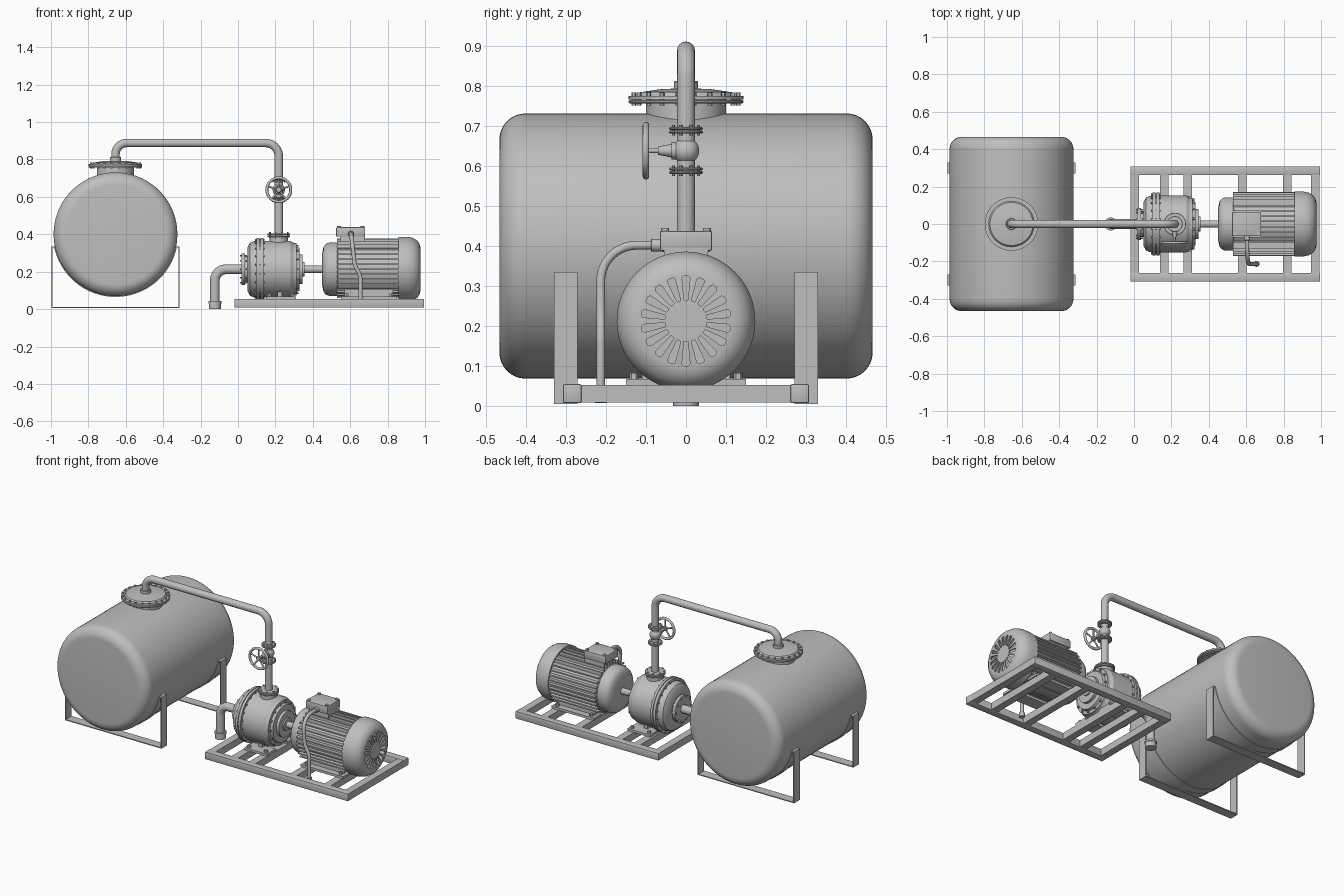
import bpy, bmesh
from math import sin, cos, pi, sqrt, radians, asin
from mathutils import Matrix, Vector

cube = bpy.data.objects.get("Cube")
if cube:
    bpy.data.objects.remove(cube)

grey = bpy.data.materials.new("machine_grey")
grey.use_nodes = True
grey.diffuse_color = (0.52, 0.52, 0.52, 1)
grey.node_tree.nodes["Principled BSDF"].inputs["Base Color"].default_value = (0.52, 0.52, 0.52, 1)
parts = []
TURN = {"X": Matrix.Rotation(pi / 2, 4, "Y"), "Y": Matrix.Rotation(pi / 2, 4, "X"), "Z": Matrix()}


def add(name, data):
    ob = bpy.data.objects.new(name, data)
    bpy.context.collection.objects.link(ob)
    data.materials.append(grey)
    parts.append(ob)
    return ob


def finish(name, bm):
    bmesh.ops.recalc_face_normals(bm, faces=bm.faces)
    mesh = bpy.data.meshes.new(name)
    bm.to_mesh(mesh)
    bm.free()
    return add(name, mesh)


def lathe(name, axis, loc, profile, steps=48):
    """Revolve (radius, distance) points about an axis; Y points to the front."""
    bm = bmesh.new()
    vs = [bm.verts.new((r, 0, h)) for r, h in profile]
    edges = [bm.edges.new(pair) for pair in zip(vs, vs[1:])]
    bmesh.ops.spin(bm, geom=vs + edges, cent=(0, 0, 0), axis=(0, 0, 1), angle=2 * pi, steps=steps)
    bmesh.ops.remove_doubles(bm, verts=bm.verts, dist=1e-5)
    bmesh.ops.transform(bm, matrix=Matrix.Translation(loc) @ TURN[axis], verts=bm.verts)
    return finish(name, bm)


def disc(name, axis, loc, r, h, c=0.002):
    return lathe(name, axis, loc, [(0, 0), (r - c, 0), (r, c), (r, h - c), (r - c, h), (0, h)])


def boxes(name, spans, bevel=0.0):
    """One object from (x0, x1, y0, y1, z0, z1) blocks."""
    bm = bmesh.new()
    for x0, x1, y0, y1, z0, z1 in spans:
        m = Matrix.Translation(((x0 + x1) / 2, (y0 + y1) / 2, (z0 + z1) / 2))
        bmesh.ops.create_cube(bm, size=1, matrix=m @ Matrix.Diagonal((x1 - x0, y1 - y0, z1 - z0, 1)))
    if bevel:
        bmesh.ops.bevel(bm, geom=bm.edges[:], offset=bevel, segments=2, affect="EDGES", profile=0.5)
    return finish(name, bm)


def studs(name, axis, points, r, h, sides=6):
    bm = bmesh.new()
    for p in points:
        bmesh.ops.create_cone(bm, cap_ends=True, segments=sides, radius1=r, radius2=r, depth=h,
                              matrix=Matrix.Translation(p) @ TURN[axis])
    return finish(name, bm)


def bolt_ring(name, axis, loc, ring, n, r, h):
    pts = [Vector(loc) + TURN[axis] @ Vector((ring * cos(a), ring * sin(a), 0))
           for a in (2 * pi * (i + 0.5) / n for i in range(n))]
    return studs(name, axis, pts, r, h)


def tube(name, pts, r, bends):
    """Round pipe along a path whose inner corners are filleted."""
    pts = [Vector(p) for p in pts]
    path = [pts[0]]
    for prev, p, nxt, s in zip(pts, pts[1:], pts[2:], bends):
        a, b = (prev - p).normalized() * s, (nxt - p).normalized() * s
        w = sqrt((1 - a.dot(b) / s ** 2) / 2)
        for i in range(11):
            t = i / 10
            u, v, k = (1 - t) ** 2, t * t, 2 * w * t * (1 - t)
            path.append(p + (a * u + b * v) / (u + v + k))
    path.append(pts[-1])
    cu = bpy.data.curves.new(name, "CURVE")
    cu.dimensions = "3D"
    cu.bevel_depth, cu.bevel_resolution, cu.use_fill_caps = r, 6, True
    sp = cu.splines.new("POLY")
    sp.points.add(len(path) - 1)
    for q, p in zip(sp.points, path):
        q.co = (*p, 1)
    return add(name, cu)


# Tank with rounded ends
TX, TZ, TR, HALF, ROUND = -0.655, 0.4, 0.331, 0.466, 0.065
cap = [(TR - ROUND + ROUND * sin(a), HALF - ROUND + ROUND * cos(a)) for a in (pi / 16 * i for i in range(9))]
lathe("tank_shell", "Y", (TX, 0, TZ),
      [(0, HALF)] + cap + [(r, -h) for r, h in reversed(cap)] + [(0, -HALF)], 72)

# Tank stands: thin strap frames with a cradle under the belly
LEG, TOP, T = 0.342, 0.335, 0.006
start = asin((TZ - TOP) / TR)
for side, label in ((-1, "front"), (1, "rear")):
    y0, y1 = side * 0.3 - 0.029, side * 0.3 + 0.029
    spans = [(TX - LEG, TX + LEG, y0, y1, 0.005, 0.005 + T)]
    for s in (-1, 1):
        xa, xb = sorted((TX + s * LEG, TX + s * (LEG - T)))
        spans.append((xa, xb, y0, y1, 0.005, TOP))
        xa, xb = sorted((TX + s * LEG, TX + s * 0.322))
        spans.append((xa, xb, y0, y1, TOP - T, TOP))
    boxes(label + "_stand", spans)
    bm = bmesh.new()
    rows = []
    for i in range(41):
        a = pi + start + (pi - 2 * start) * i / 40
        rows.append([bm.verts.new((TX + r * cos(a), y, TZ + r * sin(a)))
                     for r, y in ((TR - 0.002, y0), (TR + 0.004, y0), (TR + 0.004, y1), (TR - 0.002, y1))])
    for p, q in zip(rows, rows[1:]):
        for k in range(4):
            bm.faces.new((p[k], p[k - 1], q[k - 1], q[k]))
    bm.faces.new(rows[0])
    bm.faces.new(rows[-1])
    finish(label + "_cradle", bm)

# Manhole neck, paired flanges, domed lid
lathe("manhole_neck", "Z", (TX, 0, 0.68), [(0, 0), (0.1, 0), (0.1, 0.09), (0, 0.09)])
disc("manhole_lower_flange", "Z", (TX, 0, 0.756), 0.143, 0.008)
lathe("manhole_lid", "Z", (TX, 0, 0.766),
      [(0, 0), (0.143, 0), (0.143, 0.009), (0.122, 0.009), (0.115, 0.018), (0.06, 0.026), (0, 0.028)])
bolt_ring("manhole_bolts", "Z", (TX, 0, 0.767), 0.132, 20, 0.006, 0.032)
disc("lid_collar", "Z", (TX, 0, 0.785), 0.03, 0.027)

# Transfer pipe
VX = 0.218
tube("transfer_pipe", [(TX, 0, 0.79), (TX, 0, 0.888), (VX, 0, 0.888), (VX, 0, 0.385)], 0.0225, [0.06, 0.07])

# Valve with handwheel
for z in (0.58, 0.681):
    disc("valve_flange", "Z", (VX, 0, z), 0.042, 0.007)
    disc("valve_flange", "Z", (VX, 0, z + 0.009), 0.042, 0.007)
    bolt_ring("valve_bolts", "Z", (VX, 0, z + 0.008), 0.034, 8, 0.004, 0.026)
VZ = 0.638
lathe("valve_body", "Z", (VX, 0, VZ), [(0.033 * sin(pi * i / 16), -0.033 * cos(pi * i / 16)) for i in range(17)])
lathe("valve_bonnet", "Y", (VX, 0, VZ),
      [(0, 0), (0.022, 0), (0.022, 0.036), (0.017, 0.036), (0.01, 0.07), (0.006, 0.07), (0.006, 0.108), (0, 0.108)], 24)
WY = 0.1
lathe("handwheel_rim", "Y", (VX, 0, VZ),
      [(0.064 + 0.008 * cos(pi * i / 6), WY + 0.008 * sin(pi * i / 6)) for i in range(13)])
disc("handwheel_hub", "Y", (VX, -WY + 0.008, VZ), 0.015, 0.016)
for i in range(5):
    a = pi / 2 + 2 * pi * i / 5
    tube("handwheel_spoke", [(VX, -WY, VZ), (VX + 0.064 * cos(a), -WY, VZ + 0.064 * sin(a))], 0.005, [])

# Pump casing
PZ = 0.213
lathe("pump_casing", "X", (0, 0, PZ), [
    (0, 0.02), (0.085, 0.02), (0.085, 0.038), (0.07, 0.038), (0.07, 0.05), (0.12, 0.052), (0.142, 0.065),
    (0.15, 0.085), (0.15, 0.1), (0.168, 0.1), (0.168, 0.115), (0.162, 0.115), (0.162, 0.12), (0.168, 0.12),
    (0.168, 0.135), (0.152, 0.135), (0.152, 0.28), (0.142, 0.295), (0.14, 0.3), (0.14, 0.312), (0.12, 0.312),
    (0.115, 0.328), (0.08, 0.328), (0.08, 0.346), (0.04, 0.346), (0.04, 0.355), (0, 0.355)], 64)
bolt_ring("casing_bolts", "X", (0.117, 0, PZ), 0.158, 20, 0.006, 0.05)
bolt_ring("cover_bolts", "X", (0.315, 0, PZ), 0.129, 14, 0.006, 0.018)
bolt_ring("inlet_bolts", "X", (0.03, 0, PZ), 0.076, 10, 0.005, 0.036)
lathe("outlet_neck", "Z", (VX, 0, 0.34), [(0, 0), (0.05, 0), (0.05, 0.05), (0, 0.05)])
disc("outlet_flange", "Z", (VX, 0, 0.385), 0.06, 0.009)
disc("outlet_top_flange", "Z", (VX, 0, 0.396), 0.06, 0.009)
bolt_ring("outlet_bolts", "Z", (VX, 0, 0.396), 0.051, 8, 0.005, 0.03)

# Inlet pipe with foot strainer
IX = -0.124
tube("inlet_pipe", [(0.03, 0, PZ), (IX, 0, PZ), (IX, 0, 0.02)], 0.026, [0.06])
lathe("inlet_foot", "Z", (IX, 0, 0), [(0, 0), (0.032, 0), (0.032, 0.03), (0.035, 0.03), (0.035, 0.042), (0, 0.042)])

# Shaft and coupling
disc("drive_shaft", "X", (0.34, 0, PZ), 0.02, 0.13)

# Motor core, cooling fins and drive end bell
lathe("motor_core", "X", (0, 0, PZ), [
    (0, 0.45), (0.085, 0.45), (0.12, 0.457), (0.136, 0.47), (0.143, 0.49), (0.143, 0.53), (0.15, 0.535),
    (0.15, 0.865), (0, 0.865)], 64)
FR = 0.17
fins = []
for k in range(9):
    d = -0.108 + 0.027 * k
    reach = sqrt(FR ** 2 - d ** 2)
    fins.append((0.53, 0.865, -reach, reach, PZ + d - 0.004, PZ + d + 0.004))
for k in range(8):
    d = -0.0945 + 0.027 * k
    reach = sqrt((FR - 0.006) ** 2 - d ** 2)
    fins.append((0.53, 0.865, d - 0.004, d + 0.004, PZ - reach + 0.01, PZ + reach))
boxes("motor_fins", fins)

# Fan cover shell with radial vents cut through its end
FX = 0.858
cover = lathe("fan_cover", "X", (FX, 0, PZ), [
    (0.173, 0), (0.173, 0.05), (0.167, 0.078), (0.153, 0.1), (0.135, 0.112), (0.118, 0.117), (0, 0.117),
    (0, 0.109), (0.116, 0.109), (0.145, 0.092), (0.163, 0.05), (0.163, 0), (0.173, 0)], 64)
bm = bmesh.new()
for i in range(18):
    turn = Matrix.Translation((FX, 0, PZ)) @ Matrix.Rotation(2 * pi * i / 18, 4, "X")
    ends = [[bm.verts.new(turn @ Vector((x, y, r))) for y, r in
             ((-0.005, 0.052), (0.005, 0.052), (0.01, 0.107), (0.006, 0.112), (-0.006, 0.112), (-0.01, 0.107))]
            for x in (0.1, 0.13)]
    for e in ends:
        bm.faces.new(e)
    for k in range(6):
        bm.faces.new((ends[0][k - 1], ends[0][k], ends[1][k], ends[1][k - 1]))
cutter = finish("vent_cutter", bm)
cutter.hide_render = True
parts.remove(cutter)
cut = cover.modifiers.new("vents", "BOOLEAN")
cut.operation, cut.solver, cut.object = "DIFFERENCE", "EXACT", cutter

# Terminal box and cable
boxes("terminal_neck", [(0.545, 0.68, -0.055, 0.055, 0.33, 0.395)])
boxes("terminal_box", [(0.525, 0.68, -0.065, 0.065, 0.388, 0.438)], 0.004)
studs("terminal_screws", "Z", [(x, y, 0.438) for x in (0.54, 0.665) for y in (-0.052, 0.052)], 0.01, 0.014, 12)
CX, CY = 0.655, -0.213
disc("cable_gland", "Y", (0.605, -0.06, 0.402), 0.016, 0.028)
tube("motor_cable", [(0.605, -0.07, 0.402), (0.605, CY, 0.402), (0.625, CY, 0.23), (CX, CY, 0.18), (CX, CY, 0.015)],
     0.011, [0.09, 0.03, 0.025])
disc("cable_end", "Z", (CX, CY, 0.008), 0.016, 0.03)

# Mounting feet and their bolts
pump_feet, motor_feet, bolts = [], [], []
for s in (-1, 1):
    ya, yb = sorted((s * 0.06, s * 0.15))
    pump_feet.append((0.15, 0.31, ya, yb, 0.053, 0.068))
    ya, yb = sorted((s * 0.065, s * 0.09))
    pump_feet.append((0.21, 0.235, ya, yb, 0.06, 0.12))
    ya, yb = sorted((s * 0.07, s * 0.15))
    motor_feet += [(0.55, 0.85, ya, yb, 0.053, 0.068), (0.57, 0.83, s * 0.095 - 0.015, s * 0.095 + 0.015, 0.06, 0.11)]
    bolts += [(x, s * 0.13, 0.072) for x in (0.17, 0.29, 0.58, 0.82)]
boxes("pump_feet", pump_feet)
boxes("motor_feet", motor_feet)
studs("foot_bolts", "Z", bolts, 0.011, 0.022)

# Base frame: two long rails and cross members
boxes("base_rails", [(-0.02, 0.995, s * 0.284 - 0.023, s * 0.284 + 0.023, 0.008, 0.055) for s in (-1, 1)], 0.003)
boxes("base_cross_members", [(x, x + 0.046, -0.262, 0.262, 0.009, 0.053)
                             for x in (-0.018, 0.138, 0.265, 0.556, 0.797, 0.947)])

# Bake curves and cuts, then smooth rounded faces only
bpy.ops.object.select_all(action="DESELECT")
for ob in parts:
    ob.select_set(True)
bpy.context.view_layer.objects.active = parts[0]
bpy.ops.object.convert(target="MESH")
bpy.ops.object.shade_smooth_by_angle(angle=radians(32))
bpy.data.objects.remove(cutter)
